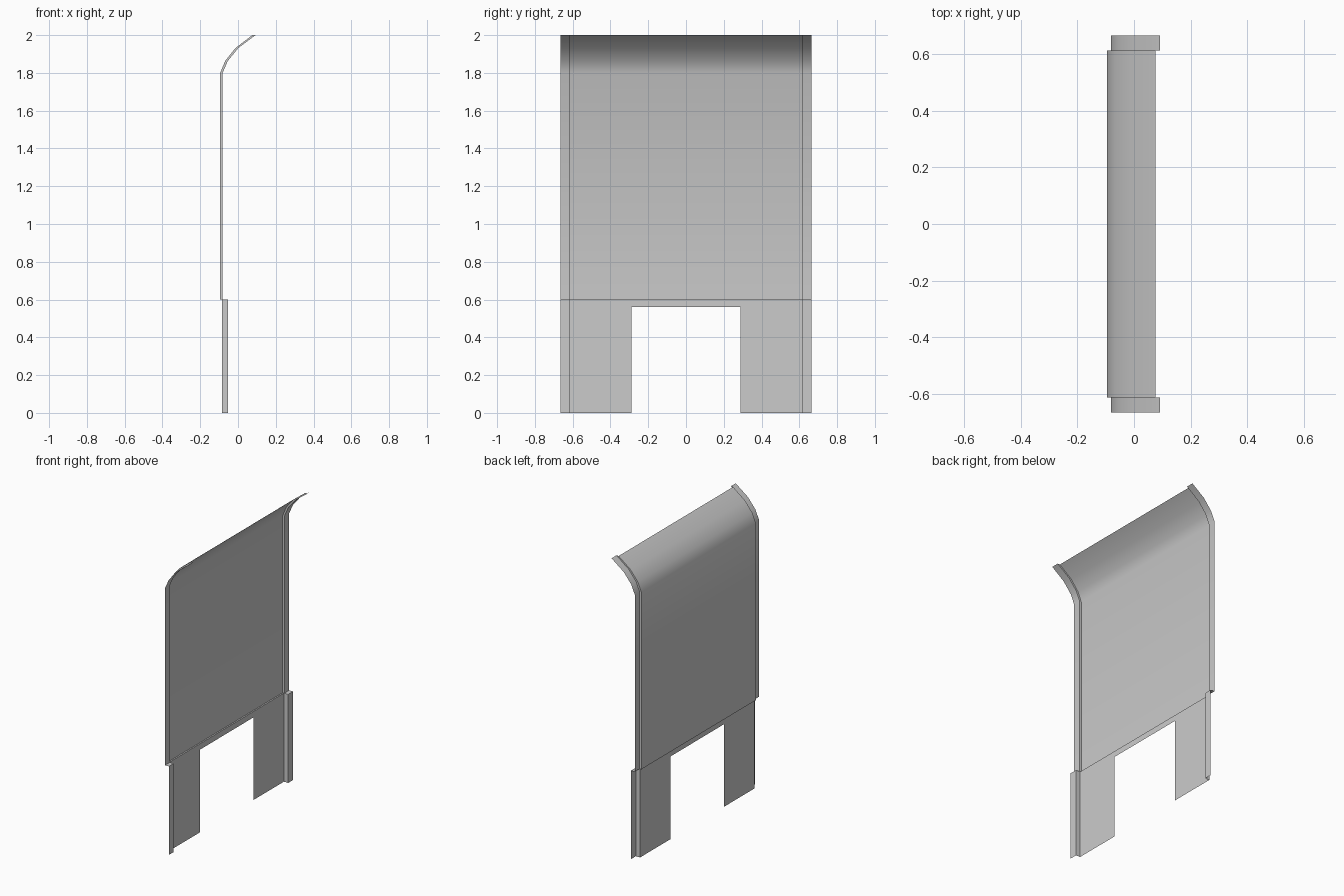
import bpy, bmesh, math

if "Cube" in bpy.data.objects:
    bpy.data.objects.remove(bpy.data.objects["Cube"])

HALF_W, STEP_Y, NOTCH_Y = 0.665, 0.613, 0.288


def pressed_sheet(name, columns, centre, flange, skip=()):
    """Thin open sheet: columns are (y, is_flange), rows are (x, z) profiles."""
    bm = bmesh.new()
    grid = [[bm.verts.new((x, y, z)) for x, z in (flange if is_flange else centre)]
            for y, is_flange in columns]
    for i in range(len(grid) - 1):
        for j in range(len(centre) - 1):
            quad = (grid[i][j], grid[i][j + 1], grid[i + 1][j + 1], grid[i + 1][j])
            face = None if (i, j) in skip else bm.faces.new(quad)
            # drop the flat zero-area sliver where the ledge meets the step wall
            if face and face.calc_area() < 1e-7:
                bm.faces.remove(face)
    loose = [v for v in bm.verts if not v.link_faces]
    bmesh.ops.delete(bm, geom=loose, context='VERTS')
    wire = [e for e in bm.edges if not e.link_faces]
    bmesh.ops.delete(bm, geom=wire, context='EDGES')
    bm.normal_update()
    mesh = bpy.data.meshes.new(name)
    bm.to_mesh(mesh)
    bm.free()
    obj = bpy.data.objects.new(name, mesh)
    bpy.context.collection.objects.link(obj)
    bpy.ops.object.select_all(action='DESELECT')
    obj.select_set(True)
    bpy.context.view_layer.objects.active = obj
    bpy.ops.object.shade_smooth_by_angle(angle=math.radians(35))
    return obj


def mirrored(half):
    return half + [(-y, f) for y, f in reversed(half)]


edge = [(-HALF_W, True), (-STEP_Y, True), (-STEP_Y, False)]

# Upper panel: raised centre with side flanges, curling over at the top
upper_centre = [(-0.0945, 0.6), (-0.0945, 1.8), (-0.068, 1.863), (-0.014, 1.931), (0.076, 2.0)]
upper_flange = [(-0.0815, 0.6), (-0.0815, 1.8), (-0.054, 1.863), (0.001, 1.931), (0.0925, 2.0)]
pressed_sheet("upper_panel", mirrored(edge), upper_centre, upper_flange)

# Lower panel: deeper flanges, a ledge up to the upper panel, and a central notch
lower_centre = [(-0.085, 0), (-0.085, 0.56), (-0.085, 0.6), (-0.0945, 0.6)]
lower_flange = [(-0.053, 0), (-0.053, 0.56), (-0.053, 0.6), (-0.0815, 0.6)]
pressed_sheet("lower_panel", mirrored(edge + [(-NOTCH_Y, False)]),
              lower_centre, lower_flange, skip={(3, 0)})
